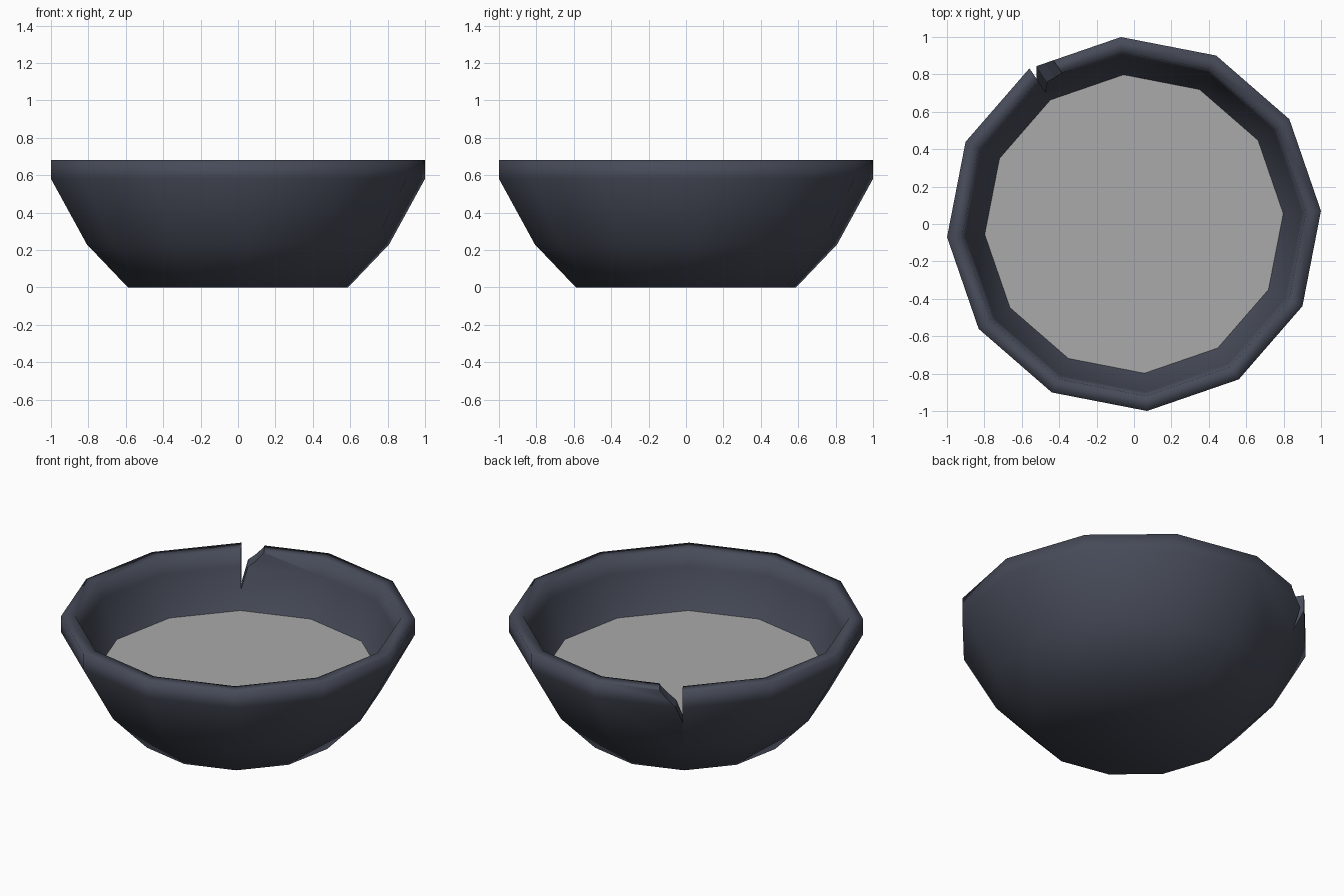
import bpy, bmesh, math
from mathutils import Vector, Matrix

if "Cube" in bpy.data.objects:
    bpy.data.objects.remove(bpy.data.objects["Cube"])

SIDES = 12
TURN = math.radians(4)


def material(name, colour):
    m = bpy.data.materials.new(name)
    m.use_nodes = True
    m.diffuse_color = (*colour, 1)
    node = m.node_tree.nodes["Principled BSDF"]
    node.inputs["Base Color"].default_value = (*colour, 1)
    node.inputs["Roughness"].default_value = 0.8
    return m


def make_object(name, bm, mat, smooth=False):
    bmesh.ops.recalc_face_normals(bm, faces=bm.faces)
    for f in bm.faces:
        f.smooth = smooth
    mesh = bpy.data.meshes.new(name)
    bm.to_mesh(mesh)
    bm.free()
    mesh.materials.append(mat)
    obj = bpy.data.objects.new(name, mesh)
    bpy.context.collection.objects.link(obj)
    return obj


def ring(bm, radius, z):
    angles = [TURN + math.tau * i / SIDES for i in range(SIDES)]
    return [bm.verts.new((radius * math.cos(a), radius * math.sin(a), z)) for a in angles]


slate = material("dark slate", (0.062, 0.070, 0.098))
grey = material("liquid grey", (0.40, 0.40, 0.40))

# Bowl: closed profile from the foot, over the rim, to the inner floor
profile = [(0.59, 0), (0.81, 0.23), (1.002, 0.58), (1.002, 0.68),
           (0.922, 0.68), (0.90, 0.58), (0.80, 0.35), (0.72, 0.25), (0.53, 0.08)]
bm = bmesh.new()
rings = [ring(bm, r, z) for r, z in profile]
for low, high in zip(rings, rings[1:]):
    for i in range(SIDES):
        j = (i + 1) % SIDES
        bm.faces.new((low[i], low[j], high[j], high[i]))
bm.faces.new(rings[0])
bm.faces.new(rings[-1])
bowl = make_object("bowl", bm, slate, smooth=True)

# Chip in the rim: jagged outline pushed through the wall at one corner
corner = TURN + math.radians(120)
outward = Vector((math.cos(corner), math.sin(corner), 0))
along = Vector((math.sin(corner), -math.cos(corner), 0))
outline = [(0.002, 0.46), (0.04, 0.58), (0.085, 0.62), (0.13, 0.67),
           (0.15, 0.75), (0.002, 0.75)]
bm = bmesh.new()
inner, outer = [[bm.verts.new(outward * d + along * t + Vector((0, 0, z)))
                 for t, z in outline] for d in (0.7, 1.2)]
bm.faces.new(inner)
bm.faces.new(outer)
for i in range(len(outline)):
    j = (i + 1) % len(outline)
    bm.faces.new((inner[i], inner[j], outer[j], outer[i]))
cutter = make_object("chip_cutter", bm, slate)
cutter.hide_render = True
cutter.hide_set(True)

cut = bowl.modifiers.new("Chip", "BOOLEAN")
cut.operation = "DIFFERENCE"
cut.solver = "EXACT"
cut.object = cutter

# Liquid surface filling the bowl
bm = bmesh.new()
bm.faces.new(ring(bm, 0.802, 0.35))
liquid = make_object("liquid", bm, grey)
